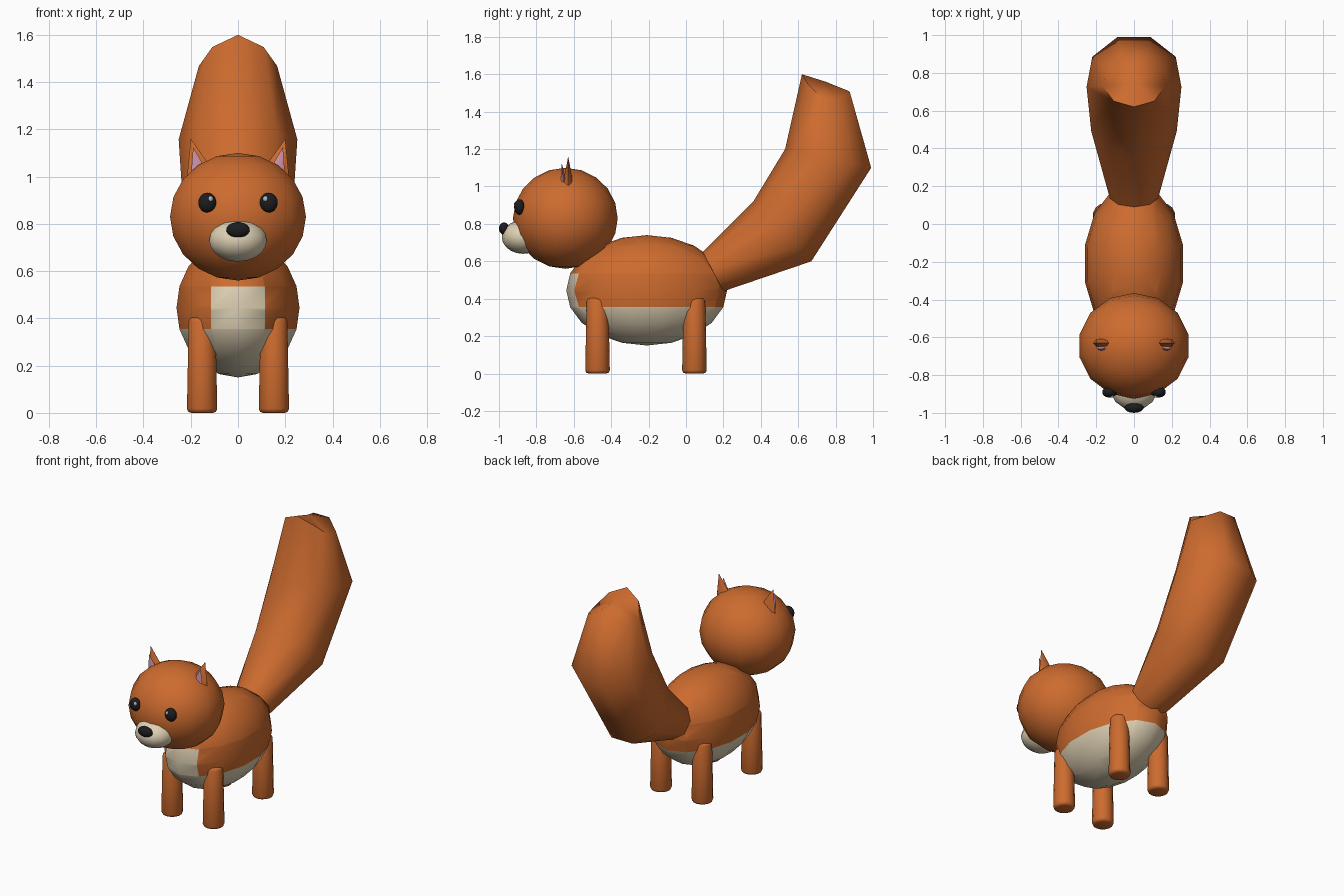
import bpy, bmesh, math
from mathutils import Vector, Matrix

cube = bpy.data.objects.get("Cube")
if cube:
    bpy.data.objects.remove(cube, do_unlink=True)


def material(name, rgb):
    m = bpy.data.materials.new(name)
    m.use_nodes = True
    m.diffuse_color = (*rgb, 1)
    bsdf = m.node_tree.nodes["Principled BSDF"]
    bsdf.inputs["Base Color"].default_value = (*rgb, 1)
    bsdf.inputs["Roughness"].default_value = 0.9
    return m


orange = material("orange_fur", (0.61, 0.147, 0.028))
cream = material("cream_fur", (0.73, 0.63, 0.45))
black = material("black", (0.012, 0.012, 0.014))
pink = material("pink_skin", (0.61, 0.28, 0.38))
grey = material("eye_glint", (0.45, 0.47, 0.47))


def finish(bm, name, mats, angle=60):
    bmesh.ops.recalc_face_normals(bm, faces=bm.faces)
    mesh = bpy.data.meshes.new(name)
    bm.to_mesh(mesh)
    bm.free()
    for m in mats:
        mesh.materials.append(m)
    obj = bpy.data.objects.new(name, mesh)
    bpy.context.collection.objects.link(obj)
    bpy.ops.object.select_all(action="DESELECT")
    obj.select_set(True)
    bpy.context.view_layer.objects.active = obj
    bpy.ops.object.shade_smooth_by_angle(angle=math.radians(angle))
    return obj


def ellipsoid(centre, radii, segments=14, rings=10):
    bm = bmesh.new()
    bmesh.ops.create_uvsphere(bm, u_segments=segments, v_segments=rings, radius=1)
    # Keep a vertex column on the front and back
    if max(v.co.x for v in bm.verts) > max(v.co.y for v in bm.verts) + 1e-4:
        bmesh.ops.rotate(bm, verts=bm.verts, matrix=Matrix.Rotation(math.pi / 2, 3, "Z"))
    bmesh.ops.scale(bm, verts=bm.verts, vec=radii)
    bmesh.ops.translate(bm, verts=bm.verts, vec=centre)
    return bm


def cone(base, tip, radius, depth_ratio, sides=8):
    """Flattened cone from base to tip."""
    base, tip = Vector(base), Vector(tip)
    axis = tip - base
    bm = bmesh.new()
    bmesh.ops.create_cone(bm, cap_ends=True, segments=sides, radius1=radius,
                          radius2=0, depth=axis.length)
    bmesh.ops.scale(bm, verts=bm.verts, vec=(1, depth_ratio, 1))
    turn = Vector((0, 0, 1)).rotation_difference(axis).to_matrix().to_4x4()
    bmesh.ops.transform(bm, verts=bm.verts,
                        matrix=Matrix.Translation((base + tip) / 2) @ turn)
    return bm


# Body with cream belly and chest patch
BELLY, CHEST_TOP, CHEST_X = 0.355, 0.535, 0.115
body = ellipsoid((0, -0.21, 0.445), (0.267, 0.43, 0.295))
for point, normal in (((0, 0, BELLY), (0, 0, 1)), ((0, 0, CHEST_TOP), (0, 0, 1)),
                      ((CHEST_X, 0, 0), (1, 0, 0)), ((-CHEST_X, 0, 0), (1, 0, 0))):
    bmesh.ops.bisect_plane(body, geom=body.verts[:] + body.edges[:] + body.faces[:],
                           plane_co=point, plane_no=normal)
for f in body.faces:
    c = f.calc_center_median()
    chest = c.y < -0.4 and abs(c.x) < CHEST_X and c.z < CHEST_TOP
    f.material_index = int(c.z < BELLY or chest)
finish(body, "body", [orange, cream])

# Head, muzzle and nose
finish(ellipsoid((0, -0.645, 0.83), (0.295, 0.28, 0.27)), "head", [orange])
finish(ellipsoid((0, -0.87, 0.73), (0.125, 0.115, 0.09)), "muzzle", [cream])
finish(ellipsoid((0, -0.973, 0.775), (0.051, 0.027, 0.033)), "nose", [black])

# Paired parts: eyes, ears and legs
for side, s in (("left", 1), ("right", -1)):
    finish(ellipsoid((s * 0.13, -0.89, 0.89), (0.039, 0.029, 0.042)), side + "_eye", [black])
    finish(ellipsoid((s * 0.117, -0.91, 0.905), (0.012, 0.01, 0.013), 8, 6),
           side + "_eye_glint", [grey])
    finish(cone((s * 0.152, -0.63, 0.98), (s * 0.2, -0.63, 1.16), 0.07, 0.5),
           side + "_ear", [orange])
    finish(cone((s * 0.157, -0.652, 0.98), (s * 0.19, -0.664, 1.125), 0.046, 0.5),
           side + "_inner_ear", [pink])
    for place, y in (("front", -0.473), ("rear", 0.045)):
        leg = bmesh.new()
        bmesh.ops.create_cone(leg, cap_ends=True, segments=14, radius1=0.066,
                              radius2=0.058, depth=0.405)
        bmesh.ops.translate(leg, verts=leg.verts, vec=(s * 0.152, y, 0.2025))
        rims = [e for e in leg.edges if abs(e.verts[0].co.z - e.verts[1].co.z) < 0.01]
        bmesh.ops.bevel(leg, geom=rims, offset=0.018, segments=2, profile=0.5,
                        affect="EDGES")
        finish(leg, f"{place}_{side}_leg", [orange])

# Tail: nine-sided sections given as (inner y, z), (outer y, z), half width, side droop
sections = [((0.09, 0.65), (0.20, 0.44), 0.13, 0),
            ((0.36, 0.92), (0.67, 0.60), 0.23, 0),
            ((0.53, 1.20), (0.99, 1.10), 0.255, 0),
            ((0.62, 1.60), (0.875, 1.52), 0.168, 0.1)]
SIDES = 9
tail = bmesh.new()
rings = []
for inner, outer, half, droop in sections:
    ring = []
    for i in range(SIDES):
        a = math.tau * i / SIDES
        t = (1 - math.cos(a)) / (1 + math.cos(math.pi / SIDES))
        p = Vector(inner).lerp(Vector(outer), t)
        ring.append(tail.verts.new((half * math.sin(a), p.x,
                                    p.y - droop * math.sin(a) ** 2)))
    rings.append(ring)
for low, high in zip(rings, rings[1:]):
    for i in range(SIDES):
        j = (i + 1) % SIDES
        tail.faces.new((low[i], low[j], high[j], high[i]))
# Ridged tip and closed root
inner, outer = sections[-1][:2]
mid = Vector(inner).lerp(Vector(outer), 0.5)
peak = tail.verts.new((0, mid.x, mid.y))
for i in range(SIDES):
    tail.faces.new((rings[-1][i], rings[-1][(i + 1) % SIDES], peak))
tail.faces.new(rings[0])
finish(tail, "tail", [orange])
